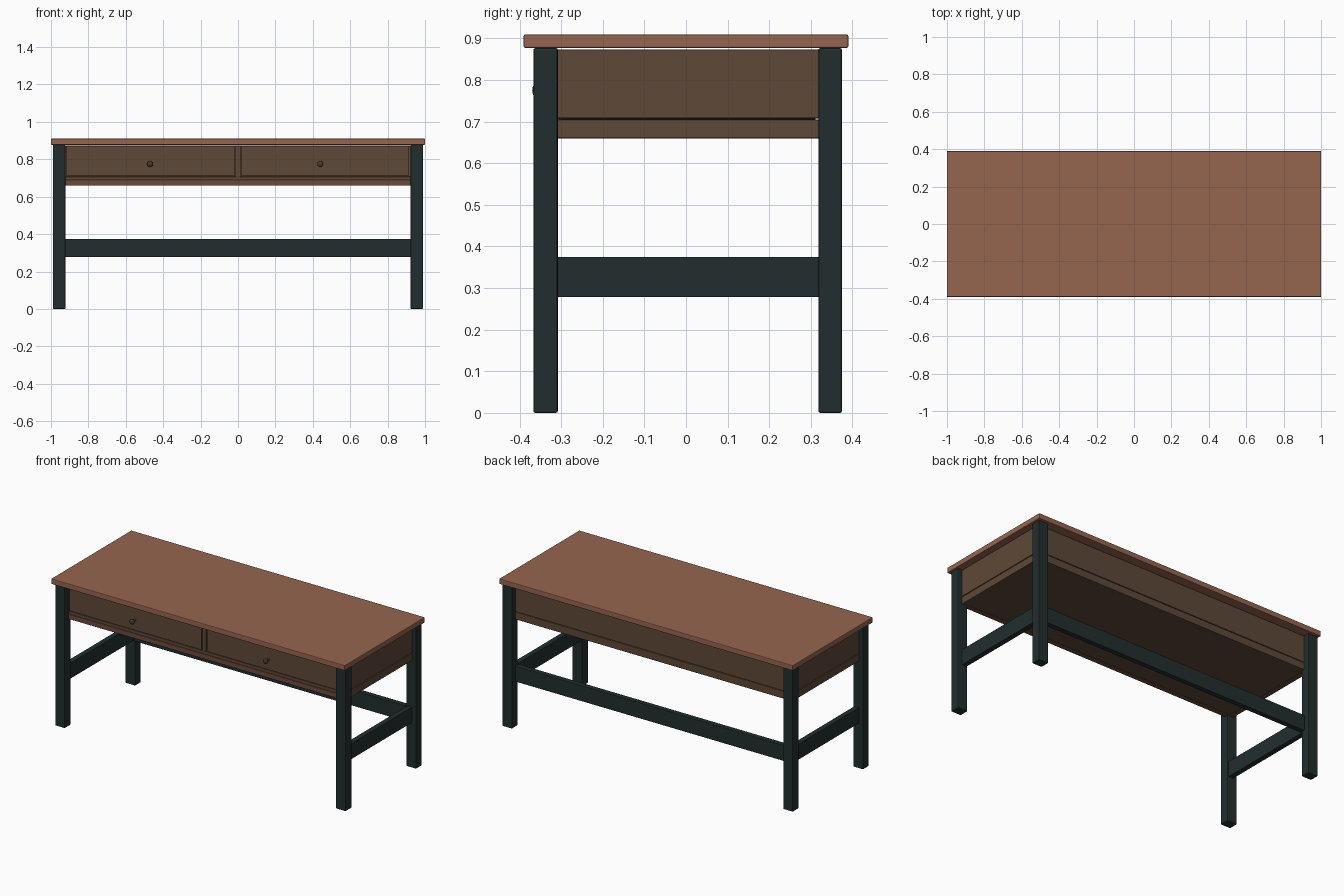
import bpy
import math

if "Cube" in bpy.data.objects:
    bpy.data.objects.remove(bpy.data.objects["Cube"])


def material(name, rgb):
    m = bpy.data.materials.new(name)
    m.diffuse_color = (*rgb, 1)
    m.use_nodes = True
    m.node_tree.nodes["Principled BSDF"].inputs["Base Color"].default_value = m.diffuse_color
    return m


TOP = material("warm_wood", (0.30, 0.13, 0.078))
BODY = material("brown_wood", (0.112, 0.065, 0.039))
RAIL = material("reddish_wood", (0.15, 0.068, 0.044))
LEG = material("dark_green_paint", (0.016, 0.027, 0.027))
KNOB = material("dark_bronze", (0.06, 0.04, 0.027))


def box(name, x, y, z, mat, bevel=0.003):
    """Box from (min, max) ranges with softly rounded edges."""
    ranges = (x, y, z)
    bpy.ops.mesh.primitive_cube_add(size=1, location=[(a + b) / 2 for a, b in ranges])
    ob = bpy.context.object
    ob.name = name
    ob.scale = [b - a for a, b in ranges]
    bpy.ops.object.transform_apply(location=False, rotation=False, scale=True)
    ob.data.materials.append(mat)
    if bevel:
        mod = ob.modifiers.new("soft_edges", "BEVEL")
        mod.width = bevel
        mod.segments = 2
    return ob


def sided(s, a, b):
    return tuple(sorted((s * a, s * b)))


# Table top
box("table_top", (-1, 1), (-0.39, 0.39), (0.877, 0.91), TOP, 0.004)

# Legs, side stretchers, side panels and side rails, mirrored left and right
for s, side in ((-1, "left"), (1, "right")):
    for y, end in (((-0.367, -0.308), "front"), ((0.318, 0.375), "back")):
        box(f"{end}_{side}_leg", sided(s, 0.923, 0.99), y, (0, 0.877), LEG, 0.005)
    box(f"{side}_stretcher", sided(s, 0.93, 0.963), (-0.309, 0.319), (0.278, 0.375), LEG)
    box(f"{side}_panel", sided(s, 0.93, 0.963), (-0.309, 0.319), (0.708, 0.873), BODY)
    box(f"{side}_rail", sided(s, 0.93, 0.963), (-0.309, 0.319), (0.66, 0.705), BODY)

# Back stretcher, panel and rail
box("back_stretcher", (-0.924, 0.924), (0.31, 0.342), (0.278, 0.375), LEG)
box("back_panel", (-0.924, 0.924), (0.31, 0.34), (0.708, 0.873), BODY)
box("back_rail", (-0.924, 0.924), (0.31, 0.34), (0.66, 0.705), BODY)

# Front rail with a reddish lower lip, and the bottom board
box("front_rail", (-0.924, 0.924), (-0.328, -0.30), (0.688, 0.707), BODY)
box("front_lip", (-0.924, 0.924), (-0.332, -0.30), (0.66, 0.69), RAIL)
box("bottom_board", (-0.935, 0.935), (-0.305, 0.315), (0.662, 0.70), BODY, 0)

# Divider between the drawers
box("drawer_divider", (-0.013, 0.013), (-0.328, 0.312), (0.705, 0.873), BODY)

# Drawer fronts and round knobs
for x, knob_x, side in (((-0.917, -0.018), -0.47, "left"), ((0.018, 0.912), 0.44, "right")):
    box(f"{side}_drawer_front", x, (-0.331, -0.305), (0.71, 0.871), BODY, 0.004)
    bpy.ops.mesh.primitive_cylinder_add(vertices=16, radius=0.007, depth=0.024,
                                        location=(knob_x, -0.342, 0.775),
                                        rotation=(math.pi / 2, 0, 0))
    stem = bpy.context.object
    stem.name = f"{side}_knob_stem"
    bpy.ops.mesh.primitive_uv_sphere_add(segments=20, ring_count=12, radius=0.016,
                                         location=(knob_x, -0.36, 0.775),
                                         rotation=(math.pi / 2, 0, 0))
    knob = bpy.context.object
    knob.name = f"{side}_knob"
    knob.scale.z = 0.6
    for ob in (stem, knob):
        ob.data.materials.append(KNOB)
        bpy.context.view_layer.objects.active = ob
        bpy.ops.object.select_all(action="DESELECT")
        ob.select_set(True)
        bpy.ops.object.shade_smooth_by_angle(angle=math.radians(40))
